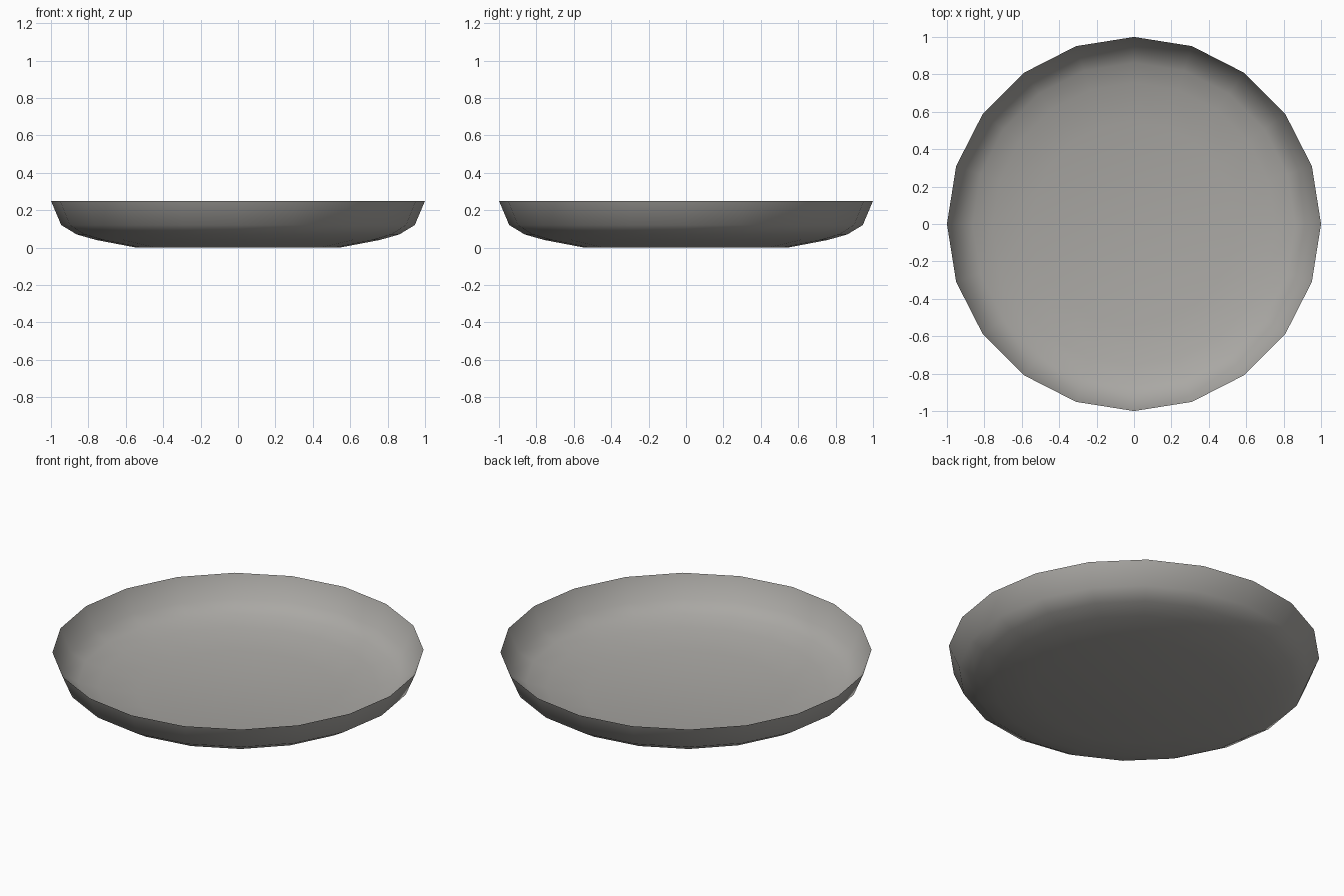
import bpy, bmesh
from math import cos, sin, tau

if "Cube" in bpy.data.objects:
    bpy.data.objects.remove(bpy.data.objects["Cube"])

SIDES = 20
# (radius, height) from the floor edge up to the rim
PROFILE = [(0.545, 0.0), (0.755, 0.04), (0.862, 0.07), (0.945, 0.12), (1.0, 0.25)]

bm = bmesh.new()
rings = [[bm.verts.new((r * cos(tau * i / SIDES), r * sin(tau * i / SIDES), z))
          for i in range(SIDES)] for r, z in PROFILE]

# flat floor
bm.faces.new(list(reversed(rings[0])))

# curved wall, open thin rim
for low, high in zip(rings, rings[1:]):
    for i in range(SIDES):
        j = (i + 1) % SIDES
        bm.faces.new((low[i], low[j], high[j], high[i]))

# smooth shading over the whole dish
for face in bm.faces:
    face.smooth = True

mesh = bpy.data.meshes.new("shallow_dish")
bm.to_mesh(mesh)
bm.free()
dish = bpy.data.objects.new("shallow_dish", mesh)
bpy.context.collection.objects.link(dish)

# dark warm grey surface
grey = bpy.data.materials.new("warm_grey")
grey.diffuse_color = (0.40, 0.39, 0.37, 1.0)
grey.use_nodes = True
grey.node_tree.nodes["Principled BSDF"].inputs["Base Color"].default_value = grey.diffuse_color
mesh.materials.append(grey)
